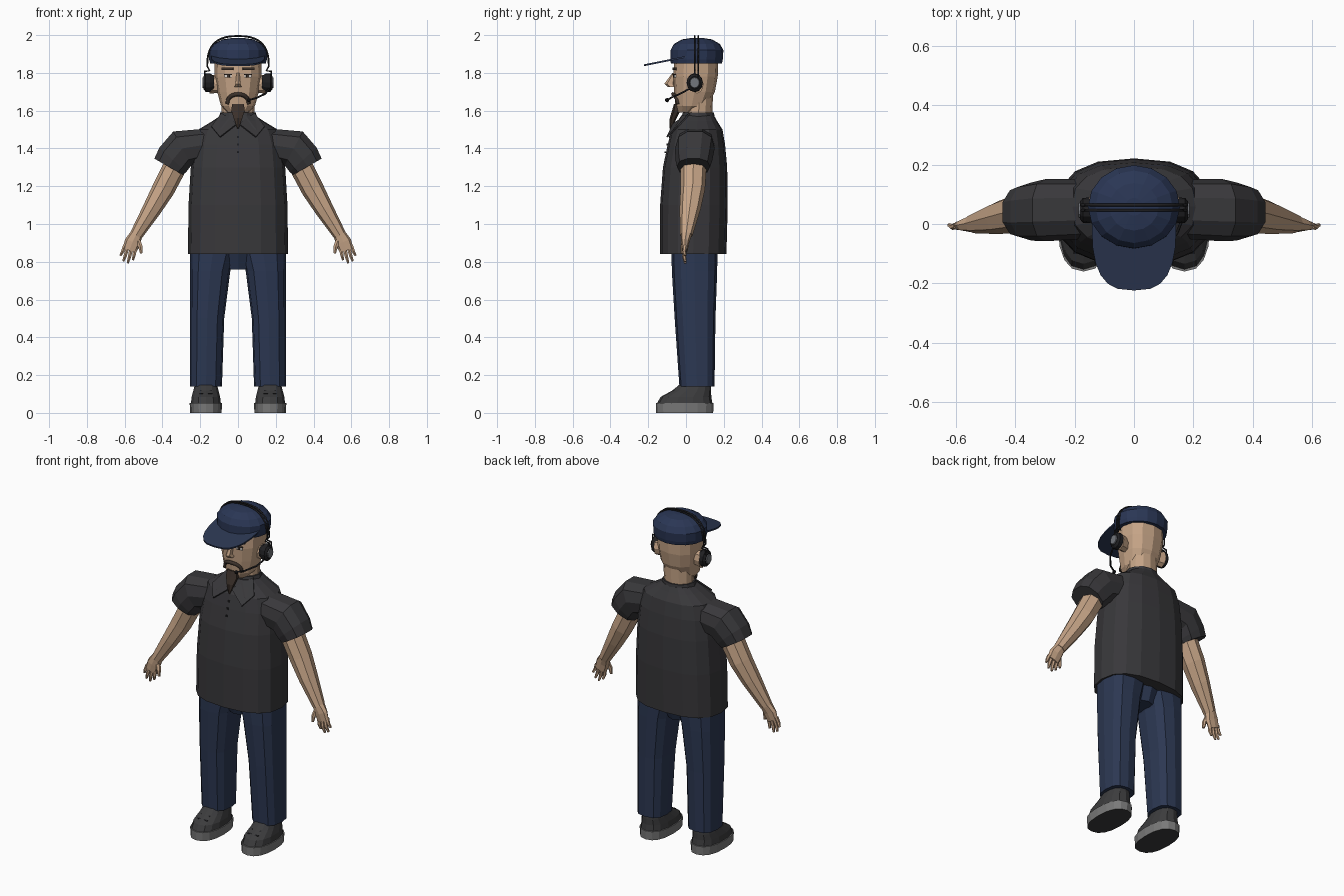
import bpy, bmesh, math
from mathutils import Matrix, Vector

cube = bpy.data.objects.get("Cube")
if cube:
    bpy.data.objects.remove(cube, do_unlink=True)


def material(name, r, g, b):
    m = bpy.data.materials.new(name)
    m.use_nodes = True
    m.diffuse_color = (r, g, b, 1)
    m.node_tree.nodes["Principled BSDF"].inputs["Base Color"].default_value = (r, g, b, 1)
    return m


SKIN = material("skin", .56, .37, .24)
SHIRT = material("charcoal shirt", .04, .039, .043)
DENIM = material("navy trousers", .025, .039, .085)
CAP = material("navy cap", .023, .037, .09)
SHOE = material("dark shoe", .045, .045, .047)
SOLE = material("grey sole", .19, .19, .19)
HAIR = material("dark brown hair", .045, .031, .024)
BLACK = material("black plastic", .014, .014, .016)
GREY = material("grey plastic", .17, .18, .2)
WHITE = material("eye white", .7, .68, .65)


def finish(name, bm, mat, mirror=False):
    bmesh.ops.recalc_face_normals(bm, faces=bm.faces)
    me = bpy.data.meshes.new(name)
    bm.to_mesh(me)
    bm.free()
    me.materials.append(mat)
    ob = bpy.data.objects.new(name, me)
    bpy.context.collection.objects.link(ob)
    if mirror:
        ob.modifiers.new("mirror", "MIRROR")
    return ob


def power(v, n):
    return math.copysign(abs(v) ** (2 / n), v)


def loft(name, mat, rings, sides=12, n=2.0, mirror=False):
    """Skin rings of (x, y, z, half width, half depth, tilt in degrees)."""
    bm = bmesh.new()
    loops = []
    for x, y, z, a, b, *tilt in rings:
        p = math.radians(tilt[0]) if tilt else 0
        loop = []
        for i in range(sides):
            t = math.tau * i / sides - math.pi / 2
            u, v = a * power(math.cos(t), n), b * power(math.sin(t), n)
            loop.append(bm.verts.new((x + u * math.cos(p), y + v, z + u * math.sin(p))))
        loops.append(loop)
    for lo, hi in zip(loops, loops[1:]):
        for i in range(sides):
            j = (i + 1) % sides
            bm.faces.new((lo[i], lo[j], hi[j], hi[i]))
    bm.faces.new(loops[0])
    bm.faces.new(loops[-1])
    return finish(name, bm, mat, mirror)


def box(name, mat, at, size, turn=0, tip=0, mirror=True):
    bm = bmesh.new()
    m = (Matrix.Translation(at) @ Matrix.Rotation(math.radians(turn), 4, "Z")
         @ Matrix.Rotation(math.radians(tip), 4, "X") @ Matrix.Diagonal((*size, 1)))
    bmesh.ops.create_cube(bm, size=1, matrix=m)
    return finish(name, bm, mat, mirror)


def plate(name, mat, points, thick, mirror=False):
    bm = bmesh.new()
    bm.faces.new([bm.verts.new(p) for p in points])
    ob = finish(name, bm, mat, mirror)
    s = ob.modifiers.new("thickness", "SOLIDIFY")
    s.thickness, s.offset = thick, 0
    return ob


def tube(name, mat, points, radius):
    cu = bpy.data.curves.new(name, "CURVE")
    cu.dimensions = "3D"
    cu.bevel_depth, cu.bevel_resolution, cu.use_fill_caps = radius, 1, True
    sp = cu.splines.new("POLY")
    sp.points.add(len(points) - 1)
    for p, co in zip(sp.points, points):
        p.co = (*co, 1)
    cu.materials.append(mat)
    ob = bpy.data.objects.new(name, cu)
    bpy.context.collection.objects.link(ob)


# Shirt with sleeves, collar and buttons
loft("shirt", SHIRT, [(0, .038, .84, .265, .176), (0, .042, 1.1, .262, .179),
                      (0, .048, 1.3, .25, .17), (0, .055, 1.42, .237, .152),
                      (0, .058, 1.5, .21, .135), (0, .06, 1.545, .135, .105),
                      (0, .062, 1.575, .09, .086)], 16, 2.5)
loft("sleeves", SHIRT, [(.17, .05, 1.42, .088, .1, 85), (.295, .047, 1.40, .106, .105, 62),
                        (.345, .042, 1.34, .1, .098, 42), (.368, .04, 1.303, .09, .088, 30)],
     10, 2.4, True)
loft("collar_band", SHIRT, [(0, .062, 1.55, .105, .092), (0, .066, 1.59, .094, .082)], 12)
plate("collar_flaps", SHIRT, [(.088, .02, 1.585), (.14, -.045, 1.515),
                              (.095, -.1, 1.46), (.004, -.068, 1.53)], .008, True)
for i in range(3):
    box(f"button_{i + 1}", BLACK, (0, -.087 - .011 * i, 1.46 - .04 * i), (.01, .008, .01), mirror=False)

# Arms and hands
loft("arms", SKIN, [(.325, .04, 1.32, .062, .07, 30), (.395, .036, 1.185, .06, .065, 29),
                    (.455, .022, 1.08, .05, .056, 30), (.54, .002, .94, .034, .033, 30)],
     8, 2.2, True)
loft("palms", SKIN, [(.538, .002, .945, .033, .03, 28), (.558, -.004, .905, .042, .022, 22),
                     (.575, -.006, .86, .038, .015, 20)], 8, 2.4, True)
fingers = [("index", .545, .86, .556, .808, 8), ("middle", .565, .86, .584, .792, 15),
           ("ring", .585, .865, .608, .802, 22), ("little", .6, .875, .623, .832, 30)]
for label, x0, z0, x1, z1, tilt in fingers:
    loft(label + "_fingers", SKIN, [(x0, -.006, z0 + .01, .011, .012, tilt),
                                    ((x0 + x1) / 2, -.01, (z0 + z1) / 2, .01, .01, tilt),
                                    (x1, -.004, z1, .006, .007, tilt)], 6, mirror=True)
loft("thumbs", SKIN, [(.53, -.008, .915, .016, .014, 0), (.517, -.018, .88, .013, .012, -10),
                      (.513, -.02, .845, .007, .008, 0)], 6, mirror=True)

# Trousers
loft("trouser_legs", DENIM, [(.13, .045, .87, .124, .122), (.147, .045, .75, .106, .12),
                             (.163, .048, .5, .09, .108), (.169, .058, .14, .084, .093)],
     12, 2.7, True)
loft("trouser_seat", DENIM, [(0, .045, .87, .12, .112), (0, .045, .84, .1, .108),
                             (0, .045, .76, .05, .08)], 8, 3)

# Shoes, with dark treads under grey soles
soles = loft("soles", SOLE, [(.17, -.007, 0, .083, .151), (.17, -.007, .052, .086, .153)],
             16, 2.4, True)
soles.data.materials.append(SHOE)
for f in soles.data.polygons:
    f.material_index = int(f.normal.z < -.9)
loft("shoe_uppers", SHOE, [(.17, -.007, .05, .081, .147), (.17, .0, .085, .077, .134),
                           (.17, .03, .118, .068, .103), (.17, .048, .15, .06, .082)],
     14, 2.4, True)
for i in range(3):
    box(f"laces_{i + 1}", BLACK, (.17, -.095 + .03 * i, .1 + .015 * i), (.07 - .006 * i, .008, .008), tip=28)

# Neck, head and face
loft("neck", SKIN, [(0, .066, 1.55, .086, .073), (0, .07, 1.7, .088, .073)], 12)
loft("head", SKIN, [(0, .005, 1.59, .055, .052), (0, .03, 1.625, .09, .086),
                    (0, .045, 1.70, .11, .108), (0, .05, 1.78, .123, .118),
                    (0, .055, 1.88, .126, .116)], 12, 2.3)
loft("ears", SKIN, [(.1, .05, 1.74, .045, .03, 90), (.15, .058, 1.74, .05, .035, 90)], 8, mirror=True)
loft("nose", SKIN, [(0, -.062, 1.80, .009, .01), (0, -.085, 1.742, .015, .03),
                    (0, -.073, 1.725, .022, .022)], 6)
box("eye_whites", WHITE, (.052, -.061, 1.782), (.036, .008, .014), 12)
box("irises", HAIR, (.05, -.064, 1.782), (.014, .007, .014), 12)
box("upper_lids", HAIR, (.052, -.062, 1.792), (.042, .009, .005), 12)
box("eyebrows", HAIR, (.056, -.061, 1.822), (.064, .009, .012), 12)

# Moustache and pointed beard
arch = []
for i in range(11):
    t = math.pi * i / 10
    x = .056 * math.cos(t)
    arch.append((x, -.068 + 8 * x * x, 1.635 + .052 * power(math.sin(t), 2.6)))
tube("moustache", HAIR, arch, .011)
loft("beard", HAIR, [(0, -.05, 1.635, .036, .014), (0, -.052, 1.6, .04, .022),
                     (0, -.068, 1.56, .026, .018), (0, -.082, 1.505, .004, .005)], 6, 2.2)

# Cap and peak
loft("cap", CAP, [(0, .055, 1.85, .147, .135), (0, .056, 1.872, .153, .139),
                  (0, .058, 1.92, .155, .14), (0, .058, 1.953, .13, .122),
                  (0, .058, 1.977, .083, .08), (0, .058, 1.985, .03, .03)], 16)
peak = []
for i in range(13):
    t = math.pi * i / 12
    x, y = .143 * power(math.cos(t), 2.9), .02 - .243 * power(math.sin(t), 2.9)
    peak.append((x, y, 1.885 + .2 * y))
plate("cap_peak", DENIM, peak, .009)

# Headset
loft("ear_cushions", BLACK, [(.128, .046, 1.748, .036, .032, 90), (.148, .046, 1.748, .05, .043, 90),
                             (.172, .046, 1.748, .048, .042, 90), (.182, .046, 1.748, .034, .03, 90)],
     12, mirror=True)
loft("ear_cup_caps", GREY, [(.178, .046, 1.748, .031, .028, 90),
                            (.187, .046, 1.748, .027, .024, 90)], 12, mirror=True)
band = []
for i in range(21):
    t = math.pi * i / 20
    band.append((.163 * power(math.cos(t), 2.6), 1.835 + .16 * power(math.sin(t), 2.6)))
band = [(.176, 1.76), (.176, 1.808), (.15, 1.812)] + band + [(-.15, 1.812), (-.176, 1.808), (-.176, 1.76)]
for label, y in (("front", .046), ("back", .064)):
    tube(f"headband_{label}_wire", BLACK, [(x, y, z) for x, z in band], .005)
tube("microphone_boom", BLACK, [(.17, .035, 1.725), (.145, -.03, 1.69),
                                (.1, -.08, 1.668), (.06, -.098, 1.657)], .005)
bm = bmesh.new()
bmesh.ops.create_icosphere(bm, subdivisions=1, radius=.012,
                           matrix=Matrix.Translation(Vector((.058, -.1, 1.656))))
finish("microphone", bm, BLACK)
